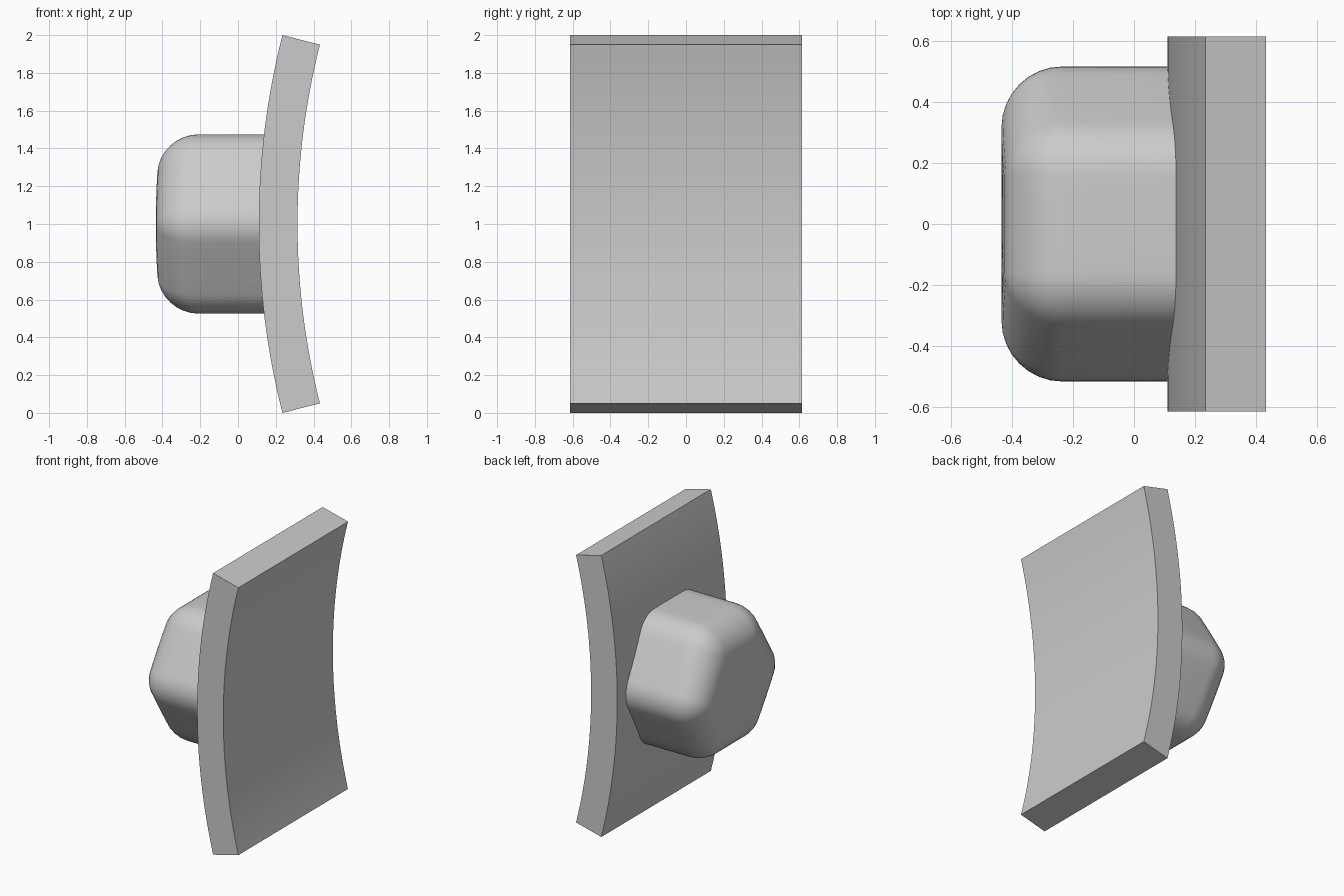
import bpy
import bmesh
from math import asin, cos, pi, radians, sin, sqrt
from mathutils import Vector

if "Cube" in bpy.data.objects:
    bpy.data.objects.remove(bpy.data.objects["Cube"])

AXIS_X = 4.17                     # axis of the curved plate, parallel to y
R_OUT, R_IN = 4.06, 3.855         # the two plate surfaces
R_KNOB = 4.605                    # end face of the knob, concentric with the plate
HALF_Y = 0.615

gray = bpy.data.materials.new("light gray")
gray.use_nodes = True
gray.diffuse_color = (0.6, 0.6, 0.6, 1)
gray.node_tree.nodes["Principled BSDF"].inputs["Base Color"].default_value = (0.6, 0.6, 0.6, 1)


def finish(name, bm):
    bmesh.ops.remove_doubles(bm, verts=bm.verts, dist=0.0001)
    bmesh.ops.recalc_face_normals(bm, faces=bm.faces)
    mesh = bpy.data.meshes.new(name)
    bm.to_mesh(mesh)
    bm.free()
    mesh.materials.append(gray)
    obj = bpy.data.objects.new(name, mesh)
    bpy.context.collection.objects.link(obj)
    bpy.ops.object.select_all(action='DESELECT')
    obj.select_set(True)
    bpy.context.view_layer.objects.active = obj
    bpy.ops.object.shade_smooth_by_angle(angle=radians(30))


def bridge(bm, a, b):
    for i in range(len(a)):
        j = (i + 1) % len(a)
        bm.faces.new((a[i], a[j], b[j], b[i]))


# Curved plate: four-cornered section swept along the arc
bm = bmesh.new()
steps = 32
sweep = asin(1 / R_OUT)
sections = []
for i in range(steps + 1):
    t = sweep * (2 * i / steps - 1)
    corners = ((R_OUT, -HALF_Y), (R_OUT, HALF_Y), (R_IN, HALF_Y), (R_IN, -HALF_Y))
    sections.append([bm.verts.new((AXIS_X - r * cos(t), y, 1 + r * sin(t))) for r, y in corners])
for a, b in zip(sections, sections[1:]):
    bridge(bm, a, b)
bm.faces.new(sections[0])
bm.faces.new(sections[-1])
finish("curved_plate", bm)

# Hexagonal knob: rounded hexagon rings, with a rounded end edge
FILLET, CORE, SEGS = 0.2, 0.317, 8


def hexagon(radius, scale=1.0):
    """Points of a hexagon outline in y and z, rounded by the given radius."""
    core = [Vector((cos(k * pi / 3), sin(k * pi / 3))) * CORE * scale for k in range(6)]
    points = []
    for k in range(6):
        for s in range(SEGS + 1):
            a = k * pi / 3 + (s / SEGS - 0.5) * pi / 3
            points.append(core[k] + Vector((cos(a), sin(a))) * radius)
        side = (k + 0.5) * pi / 3
        push = Vector((cos(side), sin(side))) * radius
        for s in (0.25, 0.5, 0.75):
            points.append(core[k].lerp(core[(k + 1) % 6], s) + push)
    return points


def ring(bm, points, arc):
    return [bm.verts.new((AXIS_X - sqrt(arc * arc - z * z), y, 1 + z)) for y, z in points]


bm = bmesh.new()
rings = [ring(bm, hexagon(FILLET), R_OUT - 0.01)]
for i in range(SEGS + 1):
    a = i / SEGS * pi / 2
    rings.append(ring(bm, hexagon(FILLET * cos(a)), R_KNOB - FILLET + FILLET * sin(a)))
for scale in (0.66, 0.33, 0):
    rings.append(ring(bm, hexagon(0, scale), R_KNOB))
for a, b in zip(rings, rings[1:]):
    bridge(bm, a, b)
finish("hexagonal_knob", bm)
